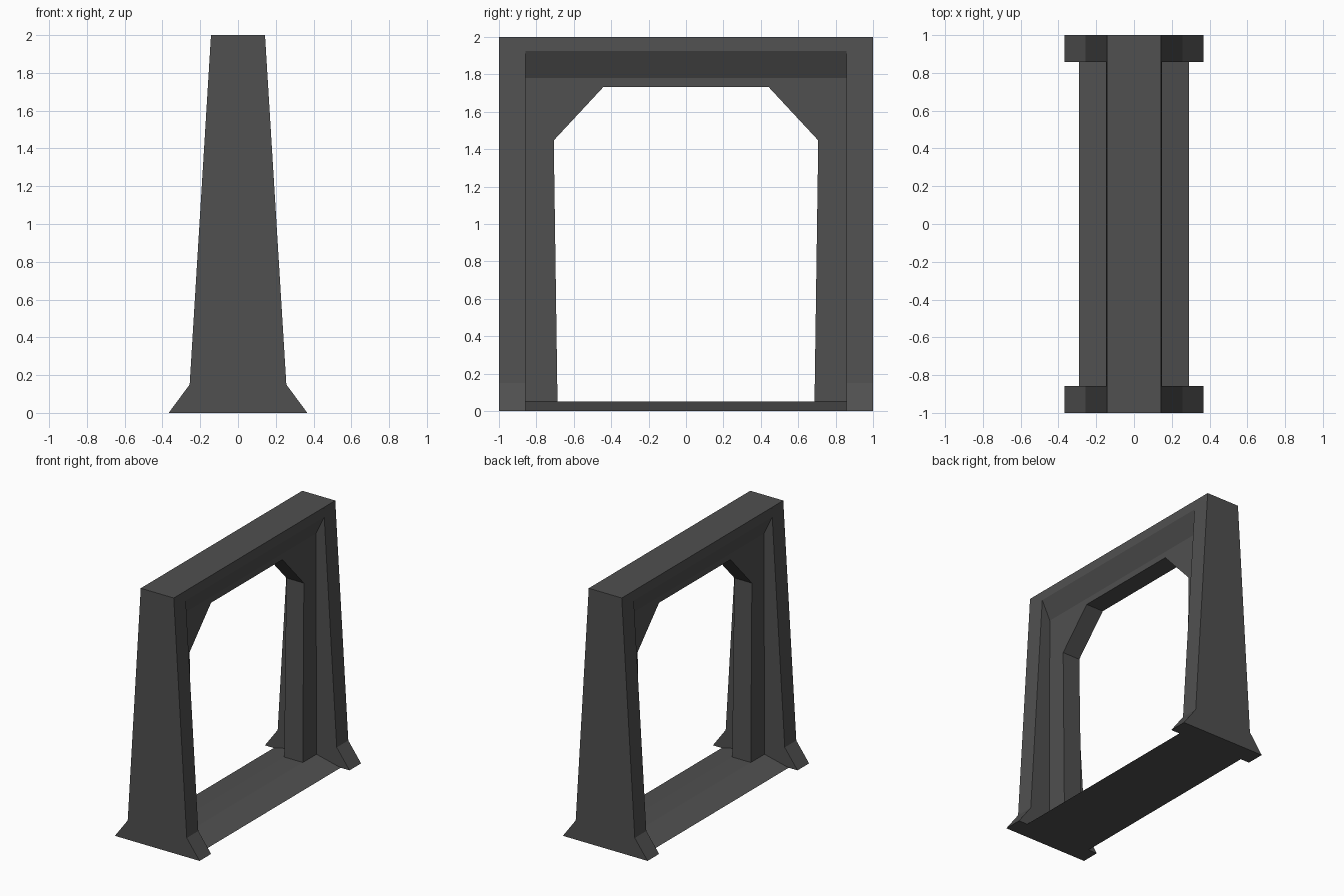
import bpy, bmesh
from mathutils import Vector

if "Cube" in bpy.data.objects:
    bpy.data.objects.remove(bpy.data.objects["Cube"])

# Dark grey finish shared by all parts
dark_grey = bpy.data.materials.new("dark_grey")
dark_grey.diffuse_color = (0.08, 0.08, 0.08, 1)
dark_grey.use_nodes = True
dark_grey.node_tree.nodes["Principled BSDF"].inputs["Base Color"].default_value = dark_grey.diffuse_color


def prism(name, profile, axis, start, end):
    """Extrude a closed 2D profile along x (y,z profile) or y (x,z profile)."""
    bm = bmesh.new()

    def point(p, d):
        return Vector((d, p[0], p[1])) if axis == 'x' else Vector((p[0], d, p[1]))

    face = bm.faces.new([bm.verts.new(point(p, start)) for p in profile])
    ext = bmesh.ops.extrude_face_region(bm, geom=[face])
    moved = [g for g in ext['geom'] if isinstance(g, bmesh.types.BMVert)]
    step = Vector((end - start, 0, 0)) if axis == 'x' else Vector((0, end - start, 0))
    bmesh.ops.translate(bm, verts=moved, vec=step)
    bmesh.ops.recalc_face_normals(bm, faces=bm.faces)
    mesh = bpy.data.meshes.new(name)
    bm.to_mesh(mesh)
    bm.free()
    mesh.materials.append(dark_grey)
    obj = bpy.data.objects.new(name, mesh)
    bpy.context.collection.objects.link(obj)
    return obj


def mirrored(half):
    """Complete a right-hand profile with its left-hand reflection."""
    return half + [(-a, b) for a, b in reversed(half)]


# Tapered end panels with flared feet
INNER = 0.857
panel = mirrored([(0.367, 0), (0.256, 0.15), (0.143, 2)])
for label, a, b in (("front", -1, -INNER), ("back", INNER, 1)):
    prism(label + "_end_panel", panel, 'y', a, b)

# Floor sill between the panels, sloping gently up to the arch
prism("floor_sill", mirrored([(0.29, 0), (0.08, 0.05)]), 'y', -INNER, INNER)

# Top beam with chamfered underside
prism("top_beam", mirrored([(0.076, 1.78), (0.147, 1.925), (0.143, 2)]), 'y', -INNER, INNER)

# Recessed inner arch, slightly thicker toward the floor
arch = mirrored([(0.687, 0.05), (INNER, 0.05), (INNER, 1.78)])
opening = [(-0.707, 1.447), (-0.442, 1.732), (0.442, 1.732), (0.707, 1.447)]
inner_arch = prism("inner_arch", arch + opening, 'x', -0.076, 0.076)
for v in inner_arch.data.vertices:
    if v.co.z < 0.1:
        v.co.x *= 1.06
